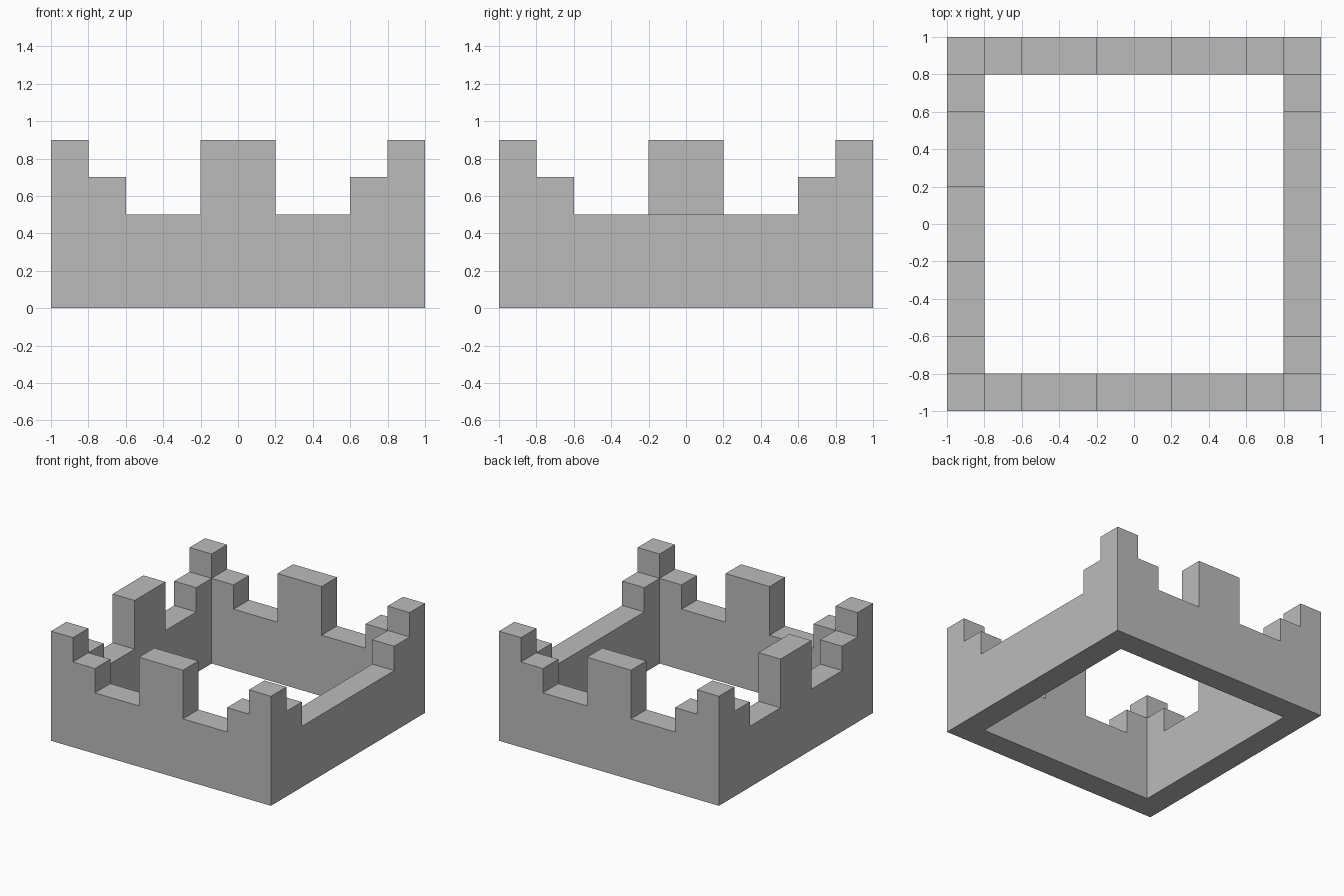
import bpy
import bmesh
import math
from mathutils import Vector

default = bpy.data.objects.get("Cube")
if default:
    bpy.data.objects.remove(default, do_unlink=True)

# Stone material
stone = bpy.data.materials.new("grey stone")
stone.use_nodes = True
colour = (0.5, 0.5, 0.5, 1)
stone.diffuse_color = colour
stone.node_tree.nodes["Principled BSDF"].inputs["Base Color"].default_value = colour

OUTER, INNER = 1.0, 0.8
STEP = 0.6          # inner end of the corner steps
MERLON = 0.2        # half width of the middle merlons


def in_wall(x, y):
    return max(abs(x), abs(y)) > INNER


def in_step(x, y):
    return min(abs(x), abs(y)) > STEP


def in_corner(x, y):
    return min(abs(x), abs(y)) > INNER


def in_merlon(x, y):
    # The left wall (+x) has no middle merlon
    return min(abs(x), abs(y)) < MERLON and x < INNER


def raise_top(bm, base, height, rule):
    """Extrude the top faces at height base that match the rule."""
    faces = []
    for f in bm.faces:
        c = f.calc_center_median()
        if all(abs(v.co.z - base) < 0.001 for v in f.verts) and rule(c.x, c.y):
            faces.append(f)
    made = bmesh.ops.extrude_face_region(bm, geom=faces)["geom"]
    verts = [g for g in made if isinstance(g, bmesh.types.BMVert)]
    bmesh.ops.translate(bm, verts=verts, vec=Vector((0, 0, height - base)))


# Square ring plan
bm = bmesh.new()
bmesh.ops.create_grid(bm, x_segments=10, y_segments=10, size=OUTER)
court = [f for f in bm.faces if not in_wall(*f.calc_center_median().xy)]
bmesh.ops.delete(bm, geom=court, context="FACES")

# Walls, corner steps, corner posts and middle merlons
raise_top(bm, 0, 0.5, in_wall)
raise_top(bm, 0.5, 0.7, in_step)
raise_top(bm, 0.7, 0.9, in_corner)
raise_top(bm, 0.5, 0.9, in_merlon)

# Merge flat areas
bmesh.ops.recalc_face_normals(bm, faces=bm.faces[:])
bmesh.ops.dissolve_limit(bm, angle_limit=math.radians(1),
                         verts=bm.verts[:], edges=bm.edges[:])

mesh = bpy.data.meshes.new("battlement_wall")
bm.to_mesh(mesh)
bm.free()
mesh.materials.append(stone)
wall = bpy.data.objects.new("battlement_wall", mesh)
bpy.context.collection.objects.link(wall)
